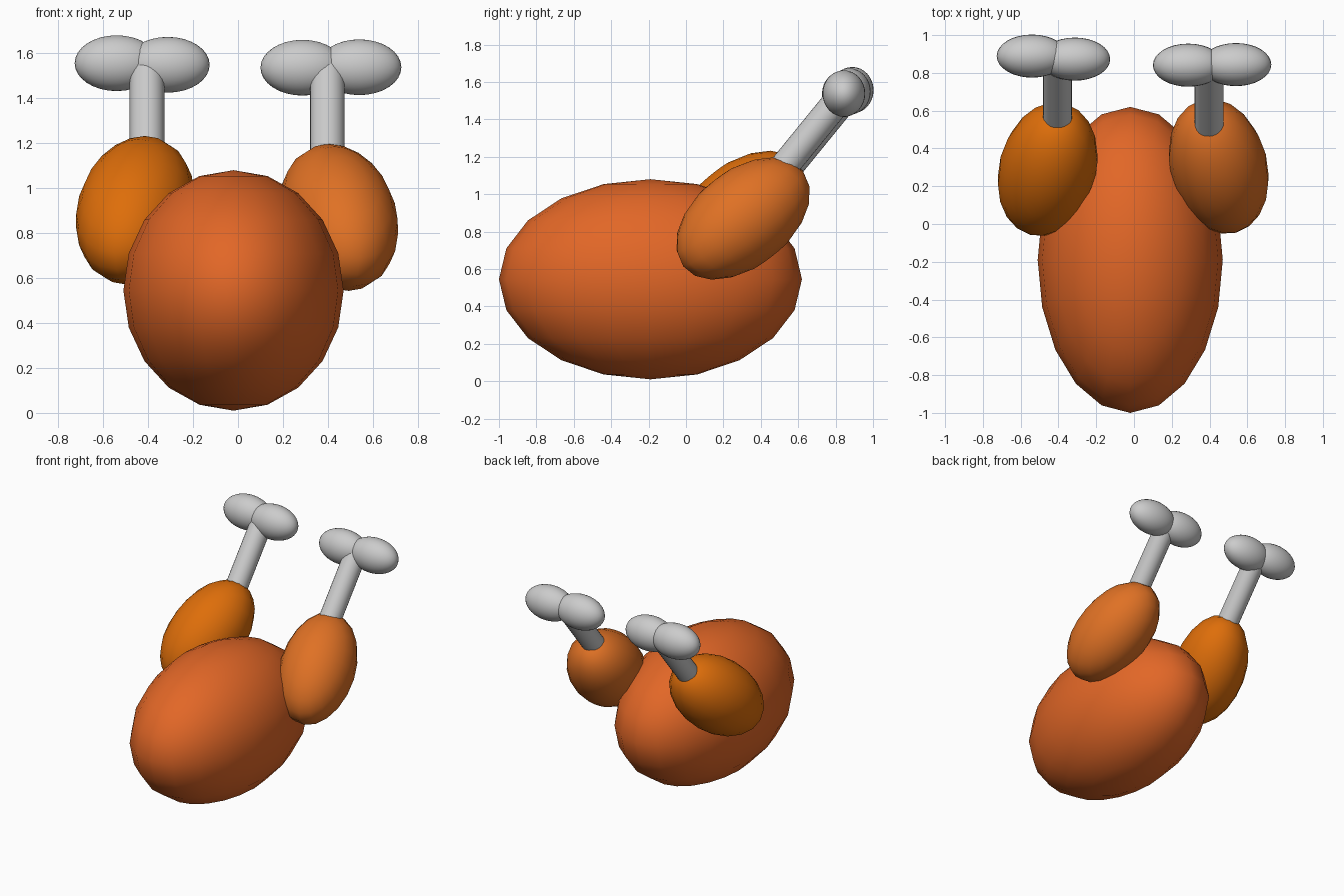
import bpy
from mathutils import Vector, Quaternion

if "Cube" in bpy.data.objects:
    bpy.data.objects.remove(bpy.data.objects["Cube"])


def paint(obj, color):
    mat = bpy.data.materials.new(obj.name + "_colour")
    mat.diffuse_color = (*color, 1)
    mat.use_nodes = True
    mat.node_tree.nodes["Principled BSDF"].inputs["Base Color"].default_value = mat.diffuse_color
    obj.data.materials.append(mat)


def ellipsoid(name, center, radii, axis=None, seg=20, rings=10):
    # axis: direction the local Y axis points along
    bpy.ops.mesh.primitive_uv_sphere_add(segments=seg, ring_count=rings, radius=1)
    o = bpy.context.object
    o.name = name
    rot = Vector(axis).to_track_quat('Y', 'Z') if axis else Quaternion()
    o.rotation_euler = rot.to_euler()
    o.location = center
    o.scale = radii
    bpy.ops.object.shade_smooth()
    return o


def rod(name, a, b, radius):
    a, b = Vector(a), Vector(b)
    bpy.ops.mesh.primitive_cylinder_add(vertices=24, radius=radius, depth=(b - a).length)
    o = bpy.context.object
    o.name = name
    o.location = (a + b) / 2
    o.rotation_euler = (b - a).to_track_quat('Z', 'Y').to_euler()
    bpy.ops.object.shade_smooth_by_angle()


# Roast body
body = ellipsoid("body", (-0.02, -0.19, 0.545), (0.49, 0.81, 0.535))
paint(body, (0.76, 0.135, 0.02))

# side, thigh centre, thigh axis, thigh colour, bone x, outer and inner knob centres
legs = [
    ("left", (-0.457, 0.29, 0.902), (0.2, 0.755, 0.63), (0.73, 0.155, 0.003),
     -0.405, (-0.54, 0.889, 1.556), (-0.313, 0.873, 1.549)),
    ("right", (0.448, 0.305, 0.87), (-0.2, 0.765, 0.613), (0.74, 0.165, 0.018),
     0.398, (0.54, 0.844, 1.538), (0.287, 0.841, 1.536)),
]
lean = Vector((0, 0.632, 0.775))

for side, center, axis, color, bx, outer, inner in legs:
    # Thigh
    thigh = ellipsoid(side + "_thigh", center, (0.258, 0.418, 0.258), axis)
    paint(thigh, color)
    # Bone shaft running from inside the thigh to the knobs
    top = (Vector(outer) + Vector(inner)) / 2
    top.x = bx
    rod(side + "_bone_shaft", top - lean * 0.62, top, 0.077)
    # Two rounded knobs at the bone end
    for label, c in (("outer", outer), ("inner", inner)):
        ellipsoid(f"{side}_{label}_bone_knob", c, (0.187, 0.114, 0.124), seg=32, rings=16)
